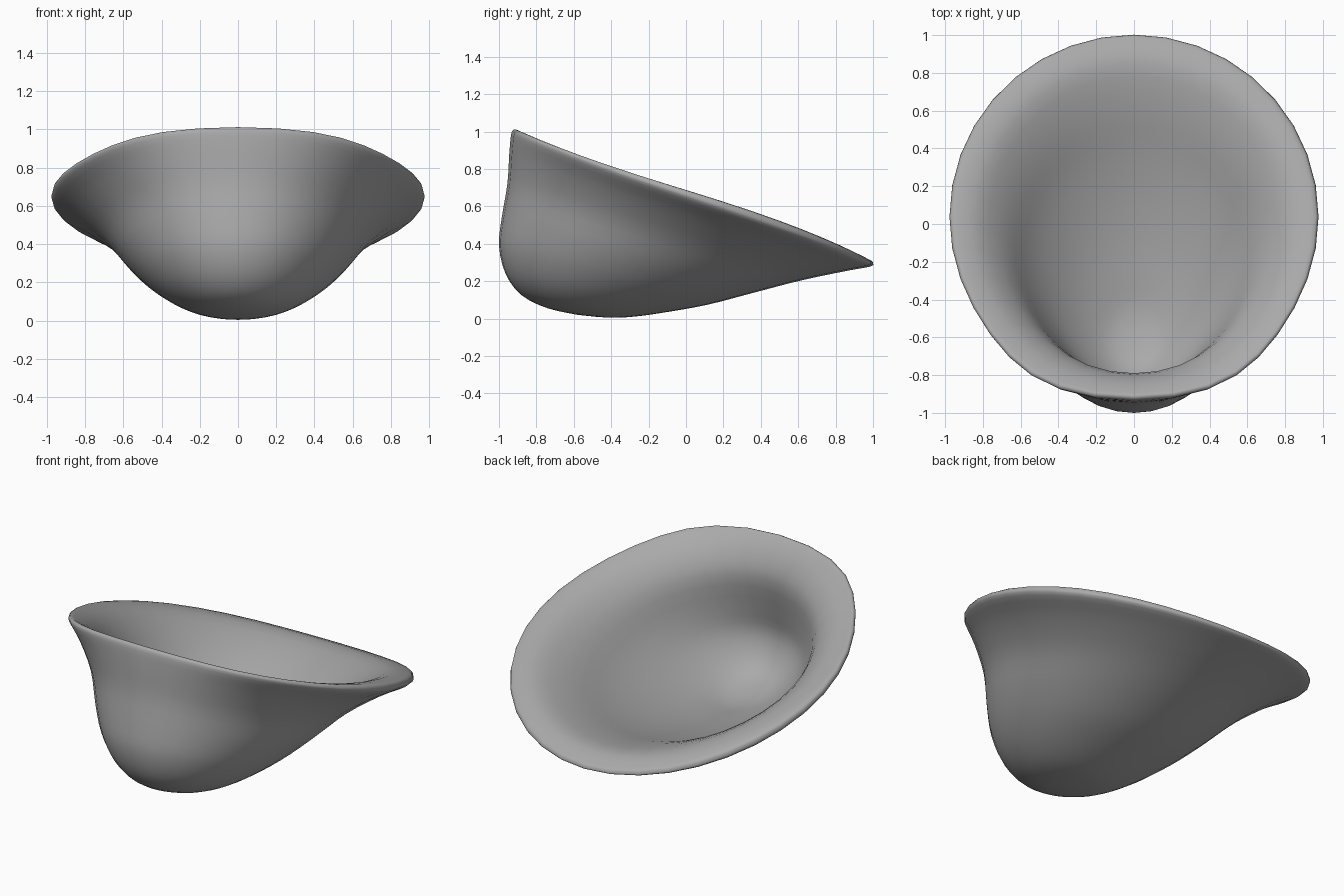
import bpy
import bmesh
import math

SIDES = 36   # segments around the bowl
STEPS = 3    # smoothed rings between two control rings

# Control rings: front y, front z, back y, back z, half width, lift of the sides
OUTER = [
    (-0.58, 0.02, -0.58, 0.02, 0, 0),
    (-0.74, 0.055, -0.42, 0.005, 0.13, 0),
    (-0.88, 0.125, -0.28, 0.01, 0.26, 0),
    (-0.965, 0.24, -0.1, 0.035, 0.385, 0),
    (-1, 0.39, 0.12, 0.075, 0.5, 0),
    (-0.985, 0.54, 0.35, 0.135, 0.6, 0.02),
    (-0.955, 0.72, 0.62, 0.205, 0.705, 0.04),
    (-0.945, 0.88, 0.86, 0.255, 0.845, 0.04),
    (-0.935, 0.985, 0.985, 0.278, 0.96, 0.04),
]
INNER = [
    (-0.92, 1.01, 1, 0.295, 0.975, 0.05),
    (-0.895, 1, 0.975, 0.318, 0.945, 0.065),
    (-0.83, 0.915, 0.85, 0.36, 0.82, 0.08),
    (-0.79, 0.78, 0.62, 0.325, 0.675, 0.08),
    (-0.83, 0.57, 0.38, 0.255, 0.54, 0.04),
    (-0.86, 0.42, 0.16, 0.2, 0.42, 0),
    (-0.83, 0.3, -0.06, 0.16, 0.305, 0),
    (-0.76, 0.21, -0.27, 0.135, 0.195, 0),
    (-0.66, 0.16, -0.44, 0.12, 0.1, 0),
    (-0.55, 0.13, -0.55, 0.13, 0, 0),
]


def blend(a, b, c, d, t):
    """Smooth curve from b to c, steered by the neighbours a and d."""
    return b + t / 2 * (c - a + t * (2 * a - 5 * b + 4 * c - d
                                     + t * (3 * (b - c) + d - a)))


def smooth_rings(rings):
    last = len(rings) - 1
    result = []
    for i in range(last):
        four = [rings[min(max(j, 0), last)] for j in range(i - 1, i + 3)]
        for step in range(STEPS):
            result.append([blend(*column, step / STEPS) for column in zip(*four)])
    result.append(list(rings[-1]))
    return result


def add_ring(bm, front_y, front_z, back_y, back_z, width, lift):
    """Tilted oval, fuller at the front; wide rings dip in front and rise behind."""
    verts = []
    flare = width ** 4
    for i in range(SIDES):
        angle = math.tau * i / SIDES
        s = math.sin(angle)
        t = (s + 1) / 2
        fuller = 1 + 0.3 * max(0, -s) ** 6 * flare
        bow = (1 - s * s) * (lift * (1 + s) - 0.045) * flare
        verts.append(bm.verts.new((
            width * math.cos(angle) * fuller,
            front_y + (back_y - front_y) * t,
            front_z + (back_z - front_z) * t + bow)))
    return verts


def bridge(bm, lower, upper):
    for i in range(SIDES):
        j = (i + 1) % SIDES
        bm.faces.new((lower[i], lower[j], upper[j], upper[i]))


cube = bpy.data.objects.get("Cube")
if cube:
    bpy.data.objects.remove(cube, do_unlink=True)

# Grey material
grey = bpy.data.materials.new("plain grey")
grey.use_nodes = True
colour = (0.4, 0.4, 0.4, 1)
grey.diffuse_color = colour
grey.node_tree.nodes["Principled BSDF"].inputs["Base Color"].default_value = colour

# Hollow bowl: outer wall, rolled rim and inner wall in one skin
bm = bmesh.new()
rows = [add_ring(bm, *ring) for ring in smooth_rings(OUTER + INNER)]
for lower, upper in zip(rows, rows[1:]):
    bridge(bm, lower, upper)
bmesh.ops.remove_doubles(bm, verts=bm.verts, dist=0.0001)
bmesh.ops.recalc_face_normals(bm, faces=bm.faces)
mesh = bpy.data.meshes.new("tilted_bowl")
bm.to_mesh(mesh)
bm.free()
mesh.materials.append(grey)
mesh.shade_smooth()
bowl = bpy.data.objects.new("tilted_bowl", mesh)
bpy.context.collection.objects.link(bowl)
